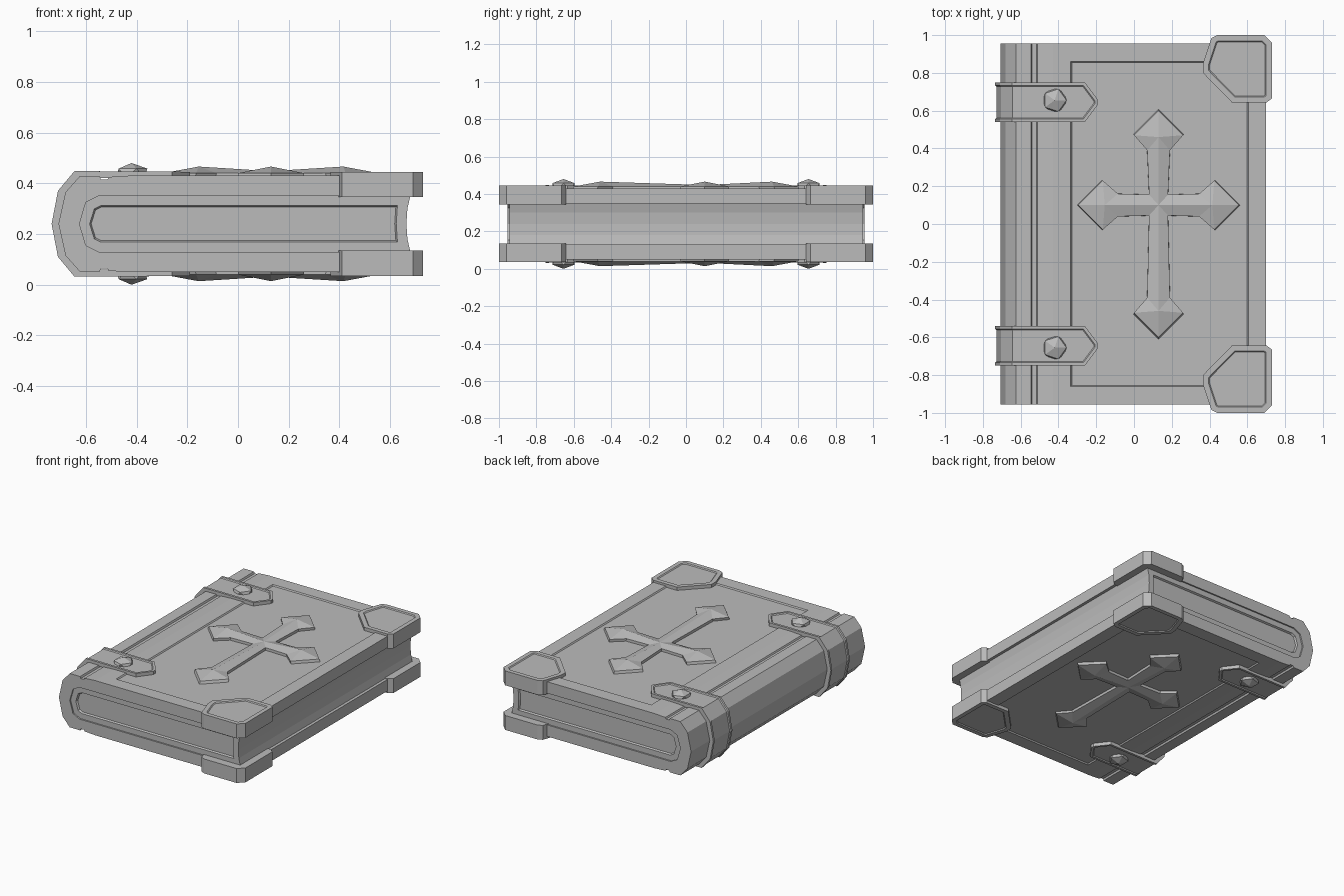
import bpy, bmesh
from mathutils import Vector

MID = 0.24  # height of the mirror plane between both covers

cube = bpy.data.objects.get("Cube")
if cube:
    bpy.data.objects.remove(cube, do_unlink=True)

grey = bpy.data.materials.new("plain_grey")
grey.use_nodes = True
colour = (0.5, 0.5, 0.5, 1)
grey.diffuse_color = colour
grey.node_tree.nodes["Principled BSDF"].inputs["Base Color"].default_value = colour


def finish(name, bm, mirror=(False, False, False)):
    """Turn a bmesh into an object, mirrored about the middle of the book."""
    bmesh.ops.recalc_face_normals(bm, faces=bm.faces)
    mesh = bpy.data.meshes.new(name)
    bm.to_mesh(mesh)
    bm.free()
    mesh.materials.append(grey)
    obj = bpy.data.objects.new(name, mesh)
    obj.location.z = MID
    bpy.context.collection.objects.link(obj)
    if any(mirror):
        mod = obj.modifiers.new("mirror", 'MIRROR')
        mod.use_axis = mirror
        mod.use_mirror_merge = False
    return obj


def prism(points, depth):
    """Extrude a closed outline of 3D points along a vector."""
    bm = bmesh.new()
    base = bm.faces.new([bm.verts.new(p) for p in points])
    out = bmesh.ops.extrude_face_region(bm, geom=[base], use_keep_orig=True)
    moved = [v for v in out["geom"] if isinstance(v, bmesh.types.BMVert)]
    bmesh.ops.translate(bm, verts=moved, vec=depth)
    bmesh.ops.recalc_face_normals(bm, faces=bm.faces)
    return bm


def inset(bm, rule, width, depth):
    faces = [f for f in bm.faces if rule(f)]
    bmesh.ops.inset_region(bm, faces=faces, thickness=width, depth=0, use_even_offset=True)
    bmesh.ops.inset_region(bm, faces=faces, thickness=0.006, depth=depth, use_even_offset=True)


def mirrored(half):
    """Complete an x-h profile whose last point lies on the middle plane."""
    return half + [(x, -h) for x, h in reversed(half[:-1])]


# Covers and spine: one C-shaped profile with a hinge groove and sunken panels
outer = mirrored([(0.70, 0.19), (-0.43, 0.19), (-0.51, 0.185), (-0.515, 0.175),
                  (-0.54, 0.175), (-0.545, 0.187), (-0.625, 0.187),
                  (-0.68, 0.125), (-0.708, 0)])
inner = mirrored([(0.70, 0.11), (-0.55, 0.11), (-0.6, 0.085), (-0.625, 0)])
shell = outer + inner[::-1]
bm = prism([(x, -0.955, h) for x, h in shell], Vector((0, 1.91, 0)))
for side in (1, -1):
    inset(bm, lambda f: f.normal.z * side > 0.9 and f.calc_area() > 1
          and f.calc_center_median().z * side > 0.15, 0.095, -0.008)
finish("cover", bm)

# Page block: hollow fore-edge and slightly sunken ends
pages = mirrored([(0.68, 0.112), (0.668, 0.06), (0.664, 0)])
back = mirrored([(-0.55, 0.112), (-0.6, 0.087), (-0.627, 0)])
bm = prism([(x, -0.945, h) for x, h in pages + back[::-1]], Vector((0, 1.89, 0)))
for side in (1, -1):
    inset(bm, lambda f: f.normal.y * side > 0.9, 0.04, -0.012)
finish("pages", bm)

# Corner guards
guard = [(0.365, 0.85), (0.41, 0.985), (0.44, 1.0), (0.69, 1.0), (0.73, 0.96),
         (0.73, 0.665), (0.70, 0.642), (0.52, 0.642), (0.365, 0.80)]
bm = prism([(x, y, 0.105) for x, y in guard], Vector((0, 0, 0.1)))
inset(bm, lambda f: f.normal.z > 0.9, 0.03, -0.006)
finish("corner_guard", bm, (False, True, True))

# Straps wrapped round the spine, pointed at both ends
path = mirrored([(-0.19, 0.205), (-0.26, 0.206), (-0.645, 0.208),
                 (-0.71, 0.13), (-0.735, 0)])
under = mirrored([(-0.19, 0.18), (-0.26, 0.18), (-0.615, 0.18),
                  (-0.67, 0.12), (-0.695, 0)])
bm = bmesh.new()
rings = []
for i, (a, b) in enumerate(zip(path, under)):
    w = 0.012 if i in (0, len(path) - 1) else 0.105
    rings.append([bm.verts.new(p) for p in (
        (a[0], 0.645 - w, a[1]), (a[0], 0.645 + w, a[1]),
        (b[0], 0.645 + w, b[1]), (b[0], 0.645 - w, b[1]))])
top = []
for r, s in zip(rings, rings[1:]):
    for k in range(4):
        face = bm.faces.new((r[k], r[(k + 1) % 4], s[(k + 1) % 4], s[k]))
        if k == 0:
            top.append(face)
bm.faces.new(rings[0])
bm.faces.new(rings[-1])
bmesh.ops.recalc_face_normals(bm, faces=bm.faces)
inset(bm, lambda f: f in top, 0.016, -0.006)
finish("strap", bm, (False, True, False))

# Faceted studs
bm = bmesh.new()
bmesh.ops.create_icosphere(bm, subdivisions=1, radius=1)
bmesh.ops.scale(bm, verts=bm.verts, vec=(0.07, 0.07, 0.04))
bmesh.ops.translate(bm, verts=bm.verts, vec=(-0.42, 0.655, 0.2))
finish("stud", bm, (False, True, True))

# Flared cross with a ridge along each arm
CX, CY, LOW, RIM = 0.13, 0.1, 0.175, 0.2
bm = bmesh.new()
centre = bm.verts.new((CX, CY, 0.208))
arms = [((0, 1), 0.5), ((1, 0), 0.425), ((0, -1), 0.7), ((-1, 0), 0.425)]
rim, ridges = [], []
for (dx, dy), length in arms:
    def at(along, across, h):
        return bm.verts.new((CX + dx * along + dy * across,
                             CY + dy * along - dx * across, h))
    ridges.append(at(length - 0.14, 0, 0.226))
    rim.append([at(length - 0.21, -0.06, RIM), at(length - 0.13, -0.13, RIM),
                at(length, 0, RIM), at(length - 0.13, 0.13, RIM),
                at(length - 0.21, 0.06, RIM)])
# inner elbows between neighbouring arms, clockwise
elbows = [bm.verts.new((CX + sx * 0.05, CY + sy * 0.055, RIM))
          for sx, sy in ((1, 1), (1, -1), (-1, -1), (-1, 1))]
loop = []
for i in range(4):
    chain = [elbows[i - 1]] + rim[i] + [elbows[i]]
    loop += chain[1:]
    for a, b in zip(chain[1:], chain[2:-1]):
        bm.faces.new((a, b, ridges[i]))
    bm.faces.new((chain[0], chain[1], ridges[i], centre))
    bm.faces.new((chain[-2], chain[-1], centre, ridges[i]))
foot = [bm.verts.new((CX + (v.co.x - CX) * 1.02, CY + (v.co.y - CY) * 1.02, LOW))
        for v in loop]
for k in range(len(loop)):
    bm.faces.new((loop[k - 1], loop[k], foot[k], foot[k - 1]))
finish("cross", bm, (False, False, True))
